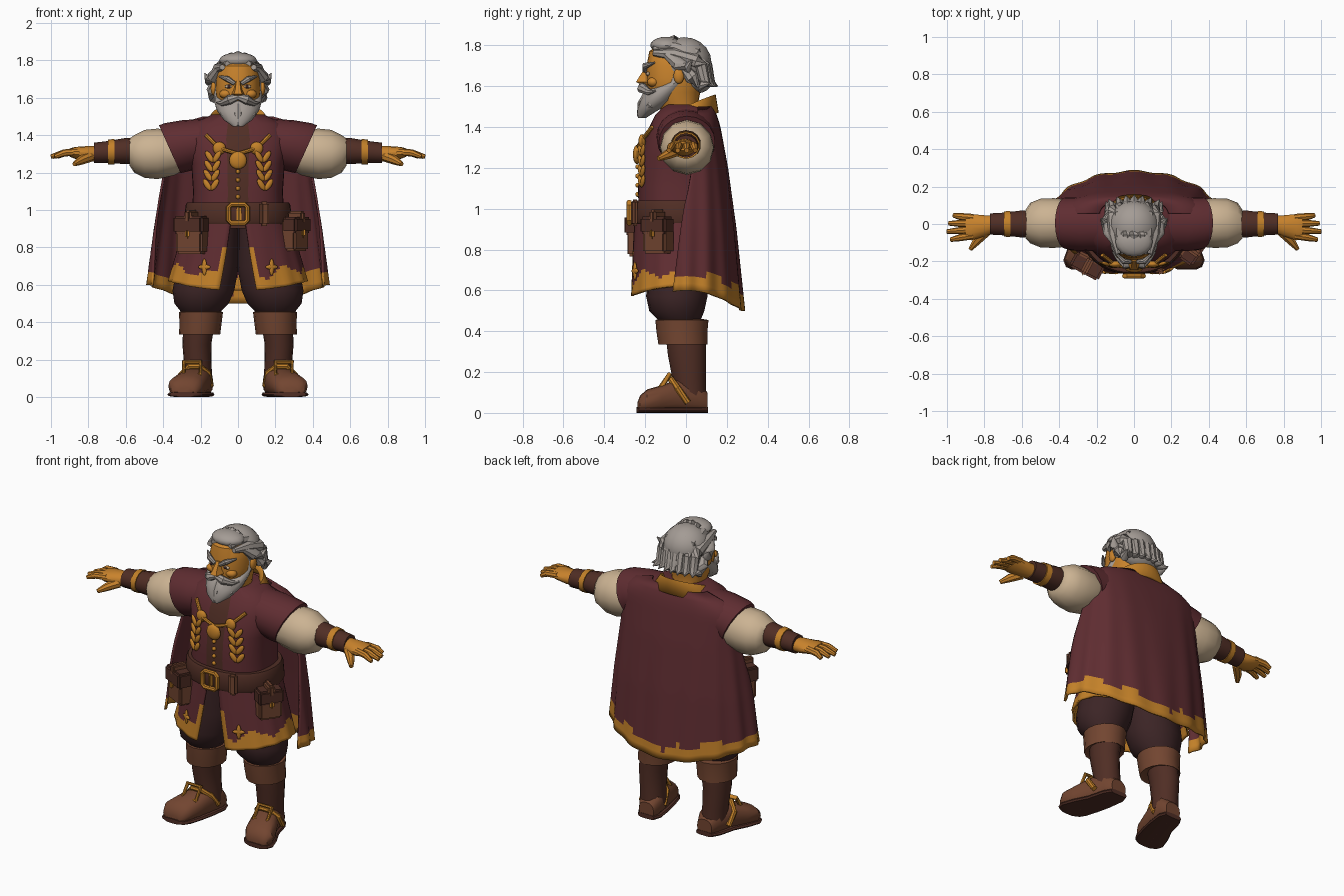
import bpy, bmesh, math
from math import sin, cos, pi, radians
from mathutils import Vector, Matrix, Euler

if "Cube" in bpy.data.objects:
    bpy.data.objects.remove(bpy.data.objects["Cube"])

X, Y, Z = Vector((1, 0, 0)), Vector((0, 1, 0)), Vector((0, 0, 1))
made = []


def material(name, *rgb):
    m = bpy.data.materials.new(name)
    m.use_nodes = True
    m.diffuse_color = (*rgb, 1)
    m.node_tree.nodes["Principled BSDF"].inputs["Base Color"].default_value = (*rgb, 1)
    return m


maroon = material("maroon cloth", .115, .026, .031)
gold = material("gold trim", .55, .22, .022)
skin_tone = material("warm skin", .58, .225, .025)
leather = material("brown leather", .17, .06, .03)
dark_leather = material("dark leather", .08, .027, .018)
cream = material("cream linen", .6, .45, .29)
grey = material("grey hair", .37, .33, .3)
pants_cloth = material("dark trouser cloth", .045, .018, .019)


def add(name, bm, *mats):
    bmesh.ops.recalc_face_normals(bm, faces=bm.faces)
    mesh = bpy.data.meshes.new(name)
    bm.to_mesh(mesh)
    bm.free()
    for m in mats:
        mesh.materials.append(m)
    ob = bpy.data.objects.new(name, mesh)
    bpy.context.collection.objects.link(ob)
    made.append(ob)
    return ob


def skin(name, rings, *mats, wrap=True, loop=False, rule=None):
    """Bridge rings of points into a surface; rule(centre) picks the material."""
    bm = bmesh.new()
    rows = [[bm.verts.new(p) for p in r] for r in rings]
    n = len(rows[0])
    pairs = list(zip(rows, rows[1:])) + ([(rows[-1], rows[0])] if loop else [])
    for a, b in pairs:
        for i in range(n if wrap else n - 1):
            j = (i + 1) % n
            bm.faces.new((a[i], a[j], b[j], b[i]))
    if wrap and not loop:
        bm.faces.new(rows[0])
        bm.faces.new(rows[-1])
    if rule:
        for f in bm.faces:
            f.material_index = rule(f.calc_center_median())
    return add(name, bm, *mats)


def ring(c, u, v, ru, rv, n=16, power=1):
    def soft(t):
        return math.copysign(abs(t) ** power, t)
    return [c + u * ru * soft(sin(2 * pi * i / n)) + v * rv * soft(cos(2 * pi * i / n)) for i in range(n)]


def stack(name, rows, *mats, n=16, power=1, rule=None):
    """Upright loft; rows are z, x, y, x radius, y radius."""
    return skin(name, [ring(Vector((x, y, z)), X, -Y, rx, ry, n, power)
                       for z, x, y, rx, ry in rows], *mats, rule=rule)


def limb(name, s, rows, mat, n=14, tilt=0):
    """Sideways loft; rows are x, y, z, y radius, z radius."""
    return skin(name, [ring(Vector((s * x, y, z)), Y, Z + X * s * tilt, ry, rz, n)
                       for x, y, z, ry, rz in rows], mat)


def tube(name, pts, radii, mat, n=8, loop=False):
    pts = [Vector(p) for p in pts]
    rings = []
    for i, p in enumerate(pts):
        nxt = pts[(i + 1) % len(pts)] if loop else pts[min(i + 1, len(pts) - 1)]
        prev = pts[i - 1] if loop else pts[max(i - 1, 0)]
        d = (nxt - prev).normalized()
        u = d.cross(Y if abs(d.y) < .85 else X).normalized()
        r = radii[i % len(radii)]
        rings.append(ring(p, u, d.cross(u), r, r, n))
    return skin(name, rings, mat, loop=loop)


def solid(kind, name, loc, size, mat, rot=(0, 0, 0), base=Matrix()):
    bm = bmesh.new()
    m = base @ Matrix.LocRotScale(Vector(loc), Euler([radians(a) for a in rot]), Vector(size))
    if kind == "box":
        bmesh.ops.create_cube(bm, size=2, matrix=m)
        bmesh.ops.bevel(bm, geom=bm.edges[:], offset=.012, segments=2, affect="EDGES")
    else:
        bmesh.ops.create_uvsphere(bm, u_segments=16, v_segments=10, radius=1, matrix=m)
    return add(name, bm, mat)


def ball(*args, **kw):
    return solid("ball", *args, **kw)


def mix(rows, z):
    """Interpolate a descending profile at height z."""
    for a, b in zip(rows, rows[1:]):
        if z >= b[0]:
            t = min(1, (a[0] - z) / (a[0] - b[0]))
            return [p + (q - p) * t for p, q in zip(a, b)]
    return rows[-1]


def drape(name, rows, hem, start, folds, power, rule, steps=26, cols=76):
    """Open hanging cloth around the body with a gap at the front."""
    rings = []
    for k in range(steps + 1):
        t, line = k / steps, []
        for i in range(cols + 1):
            a0 = start(t)
            a = a0 + (2 * pi - 2 * a0) * i / cols
            z = rows[0][0] + (hem(a) - rows[0][0]) * t
            _, y, rx, ry = mix(rows, z)
            w = 1 + folds * t * cos(a * 16)
            e = power(t)
            line.append((rx * w * math.copysign(abs(sin(a)) ** e, sin(a)),
                         y - ry * w * math.copysign(abs(cos(a)) ** e, cos(a)), z))
        rings.append(line)
    ob = skin(name, rings, maroon, gold, wrap=False, rule=rule)
    ob.modifiers.new("thickness", "SOLIDIFY").thickness = .012
    return ob


def around(c):
    return math.atan2(c.x, -c.y)


# Coat body with a dark vest strip down the middle
stack("coat_body", [(.9, 0, -.03, .25, .2), (1.1, 0, -.03, .24, .205), (1.25, 0, -.03, .25, .195),
                    (1.38, 0, -.02, .28, .17), (1.46, 0, -.01, .24, .14), (1.51, 0, 0, .14, .1)],
      maroon, dark_leather, n=40, power=.8,
      rule=lambda c: int(abs(c.x) < .05 and c.y < -.1))


# Split coat skirt with gold edging
def coat_hem(a):
    return .57 + .05 * sin(a) ** 2


drape("coat_skirt", [(1, -.03, .265, .22), (.8, -.03, .32, .235), (.57, -.03, .385, .248)],
      coat_hem, lambda t: radians(6 + 8 * t), .012, lambda t: .95,
      lambda c: int(c.z < coat_hem(around(c)) + .075 + .025 * sin(around(c) * 9)
                    or (c.y < 0 and abs(c.x) < .03 + (.95 - c.z) * .28)))


# Long cape with a ragged gold hem
def cape_hem(a):
    return .5 + .1 * sin(a) ** 2


drape("cape", [(1.5, .01, .19, .12), (1.46, 0, .33, .15), (1.41, 0, .39, .167),
               (1.2, 0, .4, .205), (.9, 0, .445, .245), (.5, 0, .495, .285)],
      cape_hem, lambda t: radians(104 - 28 * t), .018, lambda t: .65 + .35 * t,
      lambda c: int(c.z < cape_hem(around(c)) + .07 + .015 * sin(around(c) * 11)))

# Turned-down collar, open at the throat
lower, upper, inner = [], [], []
for i in range(33):
    a = radians(18 + 324 * i / 32)
    w = ((1 - cos(a)) / 2) ** .5
    front = max(cos(a), 0)
    lower.append((.205 * sin(a), -(.16 + .06 * front) * cos(a), 1.27 + .2 * w))
    upper.append((.145 * sin(a), -.145 * cos(a), 1.36 + .2 * w))
    inner.append((.12 * sin(a), -.12 * cos(a), 1.34 + .2 * w))
collar = skin("collar", [lower, upper, inner], gold, wrap=False)
collar.modifiers.new("thickness", "SOLIDIFY").thickness = .018

# Chest medallions, buttons and belt
ball("centre_medallion", (0, -.24, 1.265), (.047, .02, .047), gold)
for i in range(4):
    ball("vest_button", (0, -.236, 1.07 + .045 * i), (.012, .012, .012), gold)
stack("belt", [(.925, 0, -.03, .283, .233), (.94, 0, -.03, .29, .24),
               (1.025, 0, -.03, .28, .238), (1.04, 0, -.03, .272, .23)], dark_leather, n=40, power=.92)
tube("belt_buckle", [(x, -.278, .98 + z) for x, z in
                     [(-.05, -.035), (-.035, -.05), (.035, -.05), (.05, -.035),
                      (.05, .035), (.035, .05), (-.035, .05), (-.05, .035)]], [.014], gold, loop=True)
solid("box", "buckle_tongue", (.005, -.275, .98), (.014, .013, .045), gold)
solid("box", "belt_loop", (.14, -.25, .98), (.025, .017, .065), leather, rot=(0, 0, 20))

# Belt pouches
for name, loc, turn, w, h in [("left", (.305, -.135, .87), 55, .068, .09),
                              ("right", (-.245, -.215, .865), -28, .08, .1)]:
    base = Matrix.Translation(loc) @ Matrix.Rotation(radians(turn), 4, "Z")
    solid("box", name + "_pouch", (0, 0, 0), (w, .045, h), leather, base=base)
    solid("box", name + "_pouch_flap", (0, -.012, h * .55), (w + .008, .045, h * .48), dark_leather, base=base)
    solid("box", name + "_pouch_clasp", (0, -.055, h * .1), (.014, .013, .028), gold, base=base)
    solid("box", name + "_pouch_strap", (0, -.01, h), (.02, .05, .035), leather, base=base)

# Head, beard and features
stack("head", [(1.42, 0, -.01, .09, .09), (1.52, 0, -.04, .1, .1), (1.57, 0, -.06, .115, .13),
               (1.64, 0, -.055, .12, .14), (1.7, 0, -.05, .117, .143), (1.77, 0, -.05, .105, .13),
               (1.81, 0, -.04, .07, .09)], skin_tone, n=24, power=.9)
skin("nose", [[(-w, -.18, z), (-w * .6, y, z), (w * .6, y, z), (w, -.18, z)]
              for z, w, y in [(1.605, .025, -.215), (1.62, .036, -.245), (1.645, .024, -.23),
                              (1.69, .015, -.2)]], skin_tone)
stack("beard", [(1.445, 0, -.215, .025, .02), (1.48, 0, -.19, .075, .05), (1.53, 0, -.135, .112, .09),
                (1.58, 0, -.1, .128, .098), (1.62, 0, -.05, .128, .06), (1.69, 0, -.045, .123, .03)],
      grey, n=20)
for k in range(-2, 3):
    tube("beard_lock", [(k * .04, -.19 + abs(k) * .025, 1.56), (k * .036, -.215 + abs(k) * .02, 1.51),
                        (k * .02, -.235 + abs(k) * .01, 1.45 + abs(k) * .012)], [.02, .024, .005], grey)

# Swept-back hair
ball("hair_cap", (0, -.01, 1.715), (.137, .135, .125), grey)
ball("hair_nape", (0, .055, 1.64), (.118, .08, .075), grey)
ball("hair_quiff", (0, -.095, 1.8), (.1, .08, .042), grey)
for k in range(-3, 4):
    x, drop = k * .035, k * k * .007
    tube("hair_lock", [(x * .8, -.16, 1.795 - drop * .5), (x, -.06, 1.818 - drop),
                       (x * 1.05, .05, 1.785 - drop), (x * 1.05, .1 - drop * .4, 1.7),
                       (x * 1.1, .12 - drop * .4, 1.61), (x * 1.3, .155 - drop * .4, 1.6)],
         [.015, .032, .036, .03, .025, .004], grey)

for s, side in ((1, "left_"), (-1, "right_")):
    # Face and side hair
    tube(side + "brow", [(s * .018, -.203, 1.675), (s * .055, -.2, 1.7), (s * .1, -.155, 1.715)],
         [.011, .016, .005], grey)
    ball(side + "eye", (s * .05, -.186, 1.66), (.021, .009, .01), cream)
    ball(side + "pupil", (s * .048, -.193, 1.661), (.009, .005, .009), pants_cloth)
    ball(side + "cheek", (s * .065, -.16, 1.62), (.035, .03, .025), skin_tone)
    ball(side + "ear", (s * .13, -.035, 1.65), (.016, .026, .038), skin_tone)
    tube(side + "moustache", [(0, -.215, 1.605), (s * .045, -.215, 1.59), (s * .085, -.18, 1.57),
                              (s * .115, -.15, 1.575)], [.016, .026, .016, .003], grey)
    tube(side + "temple_lock", [(s * .1, -.1, 1.76), (s * .132, -.04, 1.71), (s * .155, .01, 1.69),
                                (s * .178, .03, 1.73)], [.02, .034, .026, .003], grey)
    tube(side + "nape_lock", [(s * .115, -.02, 1.7), (s * .135, .03, 1.64), (s * .13, .07, 1.6),
                              (s * .15, .12, 1.615)], [.02, .034, .028, .003], grey)

    # Chest ornaments: small medallion and leaf spray
    ball(side + "medallion", (s * .1, -.215, 1.33), (.035, .018, .035), gold)
    tube(side + "chain", [(0, -.235, 1.3), (s * .1, -.22, 1.33), (s * .17, -.165, 1.4)], [.011], gold)
    for i in range(4):
        for lean in (-1, 1):
            ball(side + "leaf", (s * (.145 + lean * .02 - .004 * i), -.218 + lean * .006, 1.135 + .05 * i),
                 (.016, .01, .036), gold, rot=(0, s * lean * 35, s * 20))
    ball(side + "hem_star_tall", (s * .18, -.25, .695), (.014, .009, .045), gold, rot=(0, 0, s * 25))
    ball(side + "hem_star_wide", (s * .18, -.25, .695), (.036, .009, .014), gold, rot=(0, 0, s * 25))

    # Shoulder, puffed sleeve, bracer
    limb(side + "shoulder", s, [(.1, 0, 1.38, .14, .11), (.24, 0, 1.355, .145, .125),
                                (.33, 0, 1.335, .142, .13), (.365, .005, 1.325, .138, .128)],
         maroon, n=20, tilt=.45)
    limb(side + "puff_sleeve", s, [(.26, 0, 1.32, .1, .09), (.34, .005, 1.305, .125, .12),
                                   (.43, .005, 1.3, .133, .135), (.5, .005, 1.3, .13, .128),
                                   (.555, .005, 1.3, .108, .1), (.58, 0, 1.31, .075, .072)], cream, n=12)
    limb(side + "bracer", s, [(.55, 0, 1.317, .07, .068), (.6, 0, 1.315, .074, .07),
                              (.7, 0, 1.31, .062, .058), (.77, 0, 1.305, .058, .055)], dark_leather)
    limb(side + "bracer_strap", s, [(.66, 0, 1.312, .072, .068), (.695, 0, 1.31, .069, .066)], gold)

    # Hand
    limb(side + "palm", s, [(.74, 0, 1.3, .045, .042), (.8, -.01, 1.3, .058, .042),
                            (.87, -.017, 1.305, .072, .032), (.9, -.017, 1.307, .066, .022)], skin_tone)
    for y, tip in ((.04, .965), (.003, .99), (-.035, 1), (-.073, .98)):
        tube(side + "finger", [(s * .86, y * .85, 1.31), (s * .93, y, 1.305), (s * tip, y * 1.15, 1.285)],
             [.02, .019, .012], skin_tone)
    tube(side + "thumb", [(s * .79, -.04, 1.285), (s * .84, -.09, 1.265), (s * .875, -.135, 1.245)],
         [.028, .024, .012], skin_tone)

    # Baggy trouser leg, boot cuff and shaft
    stack(side + "trouser_leg", [(.92, s * .12, -.03, .12, .16), (.7, s * .16, -.04, .165, .15),
                                 (.57, s * .185, -.045, .165, .15), (.5, s * .195, -.045, .145, .135),
                                 (.45, s * .2, -.03, .1, .1)], pants_cloth)
    stack(side + "boot_cuff", [(.35, s * .205, -.015, .08, .09), (.335, s * .205, -.015, .11, .12),
                               (.4, s * .2, -.02, .113, .125), (.455, s * .198, -.02, .118, .13),
                               (.46, s * .198, -.02, .09, .1)], leather)
    stack(side + "boot_shaft", [(.08, s * .21, .02, .075, .08), (.17, s * .215, .015, .073, .082),
                                (.28, s * .22, .005, .077, .093), (.38, s * .21, 0, .083, .1)],
          dark_leather)

    # Shoe and sole, toes turned outward
    shape = [(.105, .2, .05, .1), (.06, .205, .073, .15), (-.04, .225, .08, .165),
             (-.12, .255, .092, .135), (-.19, .278, .094, .115), (-.225, .283, .075, .085),
             (-.238, .283, .045, .05)]
    skin(side + "shoe", [ring(Vector((s * x, y, h / 2)), X, Z, r, h / 2, 16, .8)
                         for y, x, r, h in shape], leather)
    skin(side + "sole", [ring(Vector((s * x, y * 1.02, .014)), X, Z, r + .006, .014, 12, .6)
                         for y, x, r, h in shape], dark_leather)

    # Gold shoe strap and buckle
    tube(side + "shoe_strap", [(s * .145, .01, .06), (s * .16, -.04, .13), (s * .21, -.075, .165),
                               (s * .26, -.075, .165), (s * .305, -.04, .12), (s * .3, .01, .05)],
         [.016], gold)
    tube(side + "shoe_buckle", [(s * (.245 + x), -.105 + z * .7, .152 + z) for x, z in
                                [(-.045, -.035), (.045, -.035), (.045, .035), (-.045, .035)]],
         [.013], gold, loop=True)

# Smooth shading that keeps hard edges
bpy.ops.object.select_all(action="DESELECT")
for ob in made:
    ob.select_set(True)
bpy.context.view_layer.objects.active = made[0]
bpy.ops.object.shade_smooth_by_angle(angle=radians(38))
